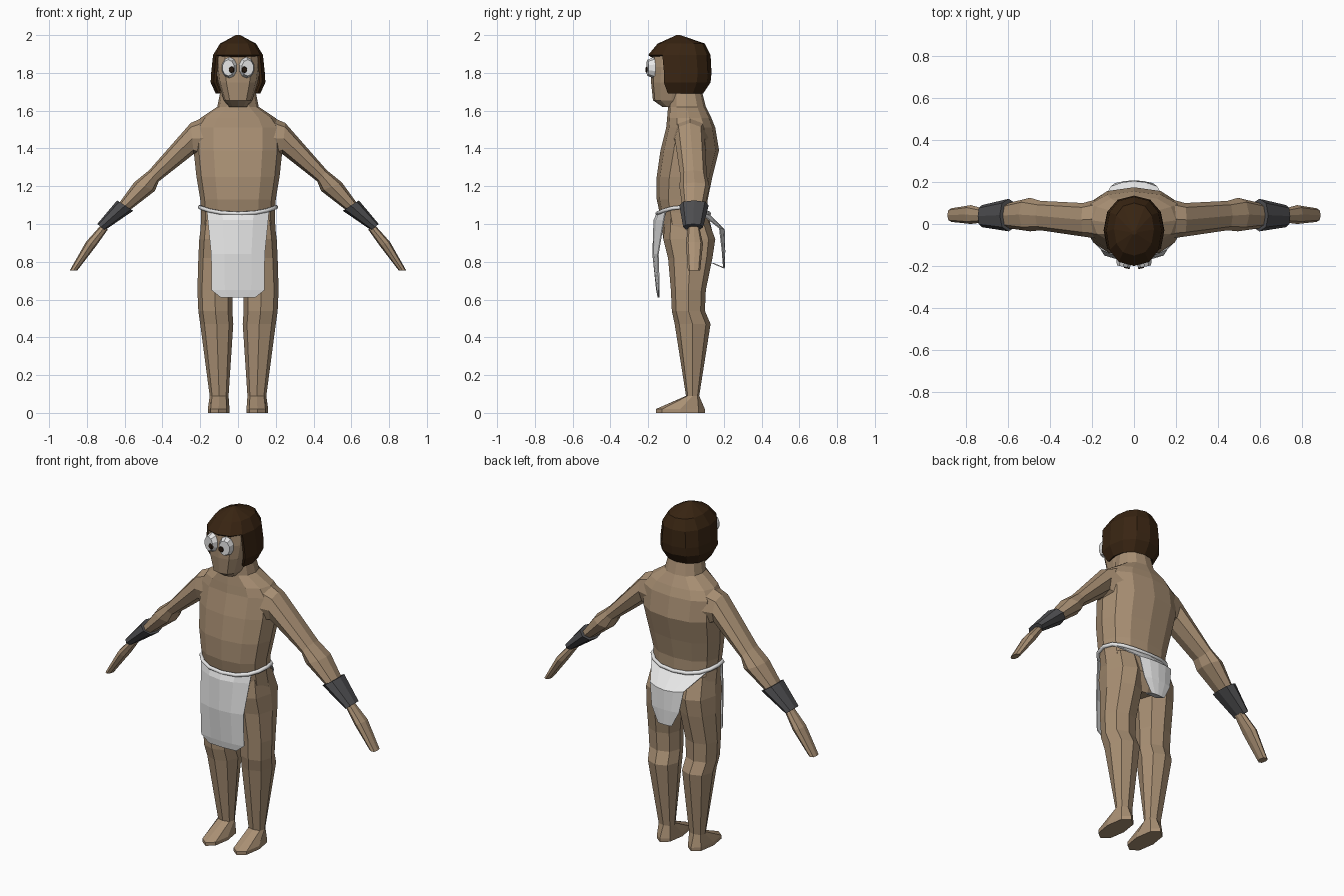
import bpy, bmesh, math
from mathutils import Vector, Matrix

if "Cube" in bpy.data.objects:
    bpy.data.objects.remove(bpy.data.objects["Cube"])


def material(name, rgb):
    m = bpy.data.materials.new(name)
    m.diffuse_color = (*rgb, 1)
    m.use_nodes = True
    m.node_tree.nodes["Principled BSDF"].inputs["Base Color"].default_value = m.diffuse_color
    return m


SKIN = material("skin", (0.40, 0.28, 0.175))
HAIR = material("dark_brown_hair", (0.04, 0.018, 0.006))
CLOTH = material("white_cloth", (0.8, 0.8, 0.8))
LEATHER = material("charcoal_leather", (0.075, 0.075, 0.08))
EYE = material("eye_white", (0.8, 0.8, 0.8))
PUPIL = material("pupil_brown", (0.02, 0.01, 0.005))


def finish(name, bm, mat, mirror=False, thick=0):
    bmesh.ops.recalc_face_normals(bm, faces=bm.faces)
    me = bpy.data.meshes.new(name)
    bm.to_mesh(me)
    bm.free()
    me.materials.append(mat)
    ob = bpy.data.objects.new(name, me)
    bpy.context.collection.objects.link(ob)
    if mirror:
        ob.modifiers.new("mirror", "MIRROR").use_mirror_merge = False
    if thick:
        s = ob.modifiers.new("thickness", "SOLIDIFY")
        s.thickness = thick
    return ob


def oval(n, e):
    """Unit superellipse; the first point lies on +x."""
    pts = []
    for i in range(n):
        c, s = math.cos(2 * math.pi * i / n), math.sin(2 * math.pi * i / n)
        pts.append((math.copysign(abs(c) ** (2 / e), c), math.copysign(abs(s) ** (2 / e), s)))
    return pts


def loft(rings, caps=(True, True)):
    bm = bmesh.new()
    vs = [[bm.verts.new(p) for p in r] for r in rings]
    n = len(rings[0])
    for a, b in zip(vs, vs[1:]):
        for i in range(n):
            j = (i + 1) % n
            bm.faces.new((a[i], a[j], b[j], b[i]))
    for end, cap in zip((vs[0], vs[-1]), caps):
        if cap:
            bm.faces.new(end)
    return bm


def upright(sections, n=12, e=2.3, caps=(True, True)):
    """Sections of (z, x_min, x_max, y_front, y_back)."""
    return loft([[((x0 + x1) / 2 + (x1 - x0) / 2 * u, (y0 + y1) / 2 + (y1 - y0) / 2 * v, z)
                  for u, v in oval(n, e)] for z, x0, x1, y0, y1 in sections], caps)


def limb(sections, n=8, e=2.3):
    """Sections of (top x, top z, bottom x, bottom z, y_front, y_back)."""
    rings = []
    for tx, tz, bx, bz, y0, y1 in sections:
        rings.append([((tx + bx) / 2 + (tx - bx) / 2 * u, (y0 + y1) / 2 + (y1 - y0) / 2 * v,
                       (tz + bz) / 2 + (tz - bz) / 2 * u) for u, v in oval(n, e)])
    return loft(rings)


def sheet(rows):
    """Hanging cloth; rows of (z_mid, z_edge, half_width, y_mid, y_edge)."""
    bm = bmesh.new()
    us = (-1, -0.5, 0, 0.5, 1)
    vs = [[bm.verts.new((u * w, ym + (ye - ym) * u * u, zm + (ze - zm) * u * u)) for u in us]
          for zm, ze, w, ym, ye in rows]
    for a, b in zip(vs, vs[1:]):
        for i in range(4):
            bm.faces.new((a[i], a[i + 1], b[i + 1], b[i]))
    return bm


def sym(rows):
    return [(z, -w, w, y0, y1) for z, w, y0, y1 in rows]


# torso and neck
finish("torso", upright(sym([
    (0.82, 0.16, -0.08, 0.11), (0.92, 0.20, -0.12, 0.15), (1.06, 0.195, -0.14, 0.115),
    (1.13, 0.20, -0.155, 0.115), (1.25, 0.22, -0.155, 0.14), (1.39, 0.235, -0.135, 0.175),
    (1.51, 0.235, -0.105, 0.155), (1.56, 0.20, -0.10, 0.135), (1.62, 0.11, -0.095, 0.105),
    (1.72, 0.09, -0.09, 0.08)])), SKIN)

# legs with feet
finish("legs", upright([
    (0.0, 0.045, 0.16, -0.16, 0.10), (0.02, 0.045, 0.16, -0.16, 0.10),
    (0.09, 0.05, 0.15, 0.0, 0.07), (0.47, 0.025, 0.20, -0.06, 0.13),
    (0.54, 0.03, 0.21, -0.075, 0.10), (0.65, 0.03, 0.215, -0.08, 0.105),
    (0.82, 0.01, 0.21, -0.095, 0.14), (0.92, 0.0, 0.205, -0.12, 0.155),
    (1.04, 0.0, 0.19, -0.11, 0.11)], n=8), SKIN, mirror=True)

# arms, bracers and hands
finish("arms", limb([
    (0.17, 1.57, 0.17, 1.34, -0.07, 0.12), (0.25, 1.535, 0.235, 1.37, -0.06, 0.10),
    (0.47, 1.285, 0.42, 1.225, -0.03, 0.11), (0.55, 1.22, 0.44, 1.175, -0.035, 0.125),
    (0.63, 1.11, 0.57, 1.075, -0.02, 0.10)]), SKIN, mirror=True)
finish("bracers", limb([
    (0.64, 1.125, 0.555, 1.07, -0.035, 0.12), (0.745, 1.0, 0.705, 0.967, -0.015, 0.09)]),
    LEATHER, mirror=True)
finish("hands", limb([
    (0.72, 1.0, 0.69, 0.97, 0.01, 0.07), (0.805, 0.905, 0.75, 0.885, 0.0, 0.09),
    (0.89, 0.755, 0.85, 0.755, 0.01, 0.075)]), SKIN, mirror=True)

# head
finish("head", upright(sym([
    (1.62, 0.05, -0.125, 0.0), (1.655, 0.075, -0.175, 0.02), (1.75, 0.105, -0.185, 0.05),
    (1.83, 0.118, -0.185, 0.08), (1.90, 0.115, -0.18, 0.09), (1.93, 0.09, -0.13, 0.07)]),
    e=2.6), SKIN)

# hair shell with an opening for the face
bm = upright(sym([
    (2.0, 0.012, -0.05, -0.03), (1.955, 0.095, -0.15, 0.10), (1.895, 0.132, -0.20, 0.13),
    (1.80, 0.142, -0.19, 0.135), (1.75, 0.145, -0.19, 0.13), (1.69, 0.118, -0.15, 0.09)]),
    caps=(True, False))
gap = [f for f in bm.faces if f.calc_center_median().y < -0.1 and f.calc_center_median().z < 1.89]
bmesh.ops.delete(bm, geom=gap, context="FACES")
finish("hair", bm, HAIR, thick=0.015)


# eyes
def disc(name, x, y, z, rx, rz, depth, mat):
    bm = bmesh.new()
    bmesh.ops.create_cone(bm, cap_ends=True, segments=10, radius1=1, radius2=0.75, depth=1)
    bm.transform(Matrix.Translation((x, y, z)) @ Matrix.Rotation(math.radians(12), 4, "Z")
                 @ Matrix.Rotation(math.pi / 2, 4, "X") @ Matrix.Diagonal((rx, rz, depth, 1)))
    finish(name, bm, mat, mirror=True)


disc("eyes", 0.048, -0.187, 1.827, 0.043, 0.057, 0.034, EYE)
disc("pupils", 0.034, -0.208, 1.817, 0.017, 0.019, 0.008, PUPIL)

# loincloth panels
finish("front_cloth", sheet([
    (1.06, 1.075, 0.165, -0.155, -0.11), (1.02, 1.02, 0.16, -0.172, -0.12),
    (0.84, 0.84, 0.142, -0.178, -0.15), (0.65, 0.65, 0.14, -0.158, -0.145),
    (0.61, 0.61, 0.09, -0.15, -0.145)]), CLOTH, thick=0.006)
finish("back_cloth", sheet([
    (1.05, 1.09, 0.195, 0.125, 0.04), (0.97, 0.98, 0.11, 0.205, 0.18),
    (0.855, 0.855, 0.09, 0.208, 0.195), (0.765, 0.765, 0.045, 0.205, 0.20),
    (0.79, 0.79, 0.035, 0.14, 0.14)]), CLOTH, thick=0.006)

# waist cord
curve = bpy.data.curves.new("waist_cord", "CURVE")
curve.dimensions = "3D"
curve.bevel_depth = 0.011
curve.bevel_resolution = 1
spline = curve.splines.new("POLY")
loop = oval(16, 2.3)
spline.points.add(len(loop) - 1)
for p, (u, v) in zip(spline.points, loop):
    p.co = (0.202 * u, -0.015 + 0.137 * v, 1.09 - 0.035 * v * v, 1)
spline.use_cyclic_u = True
curve.materials.append(CLOTH)
bpy.context.collection.objects.link(bpy.data.objects.new("waist_cord", curve))
